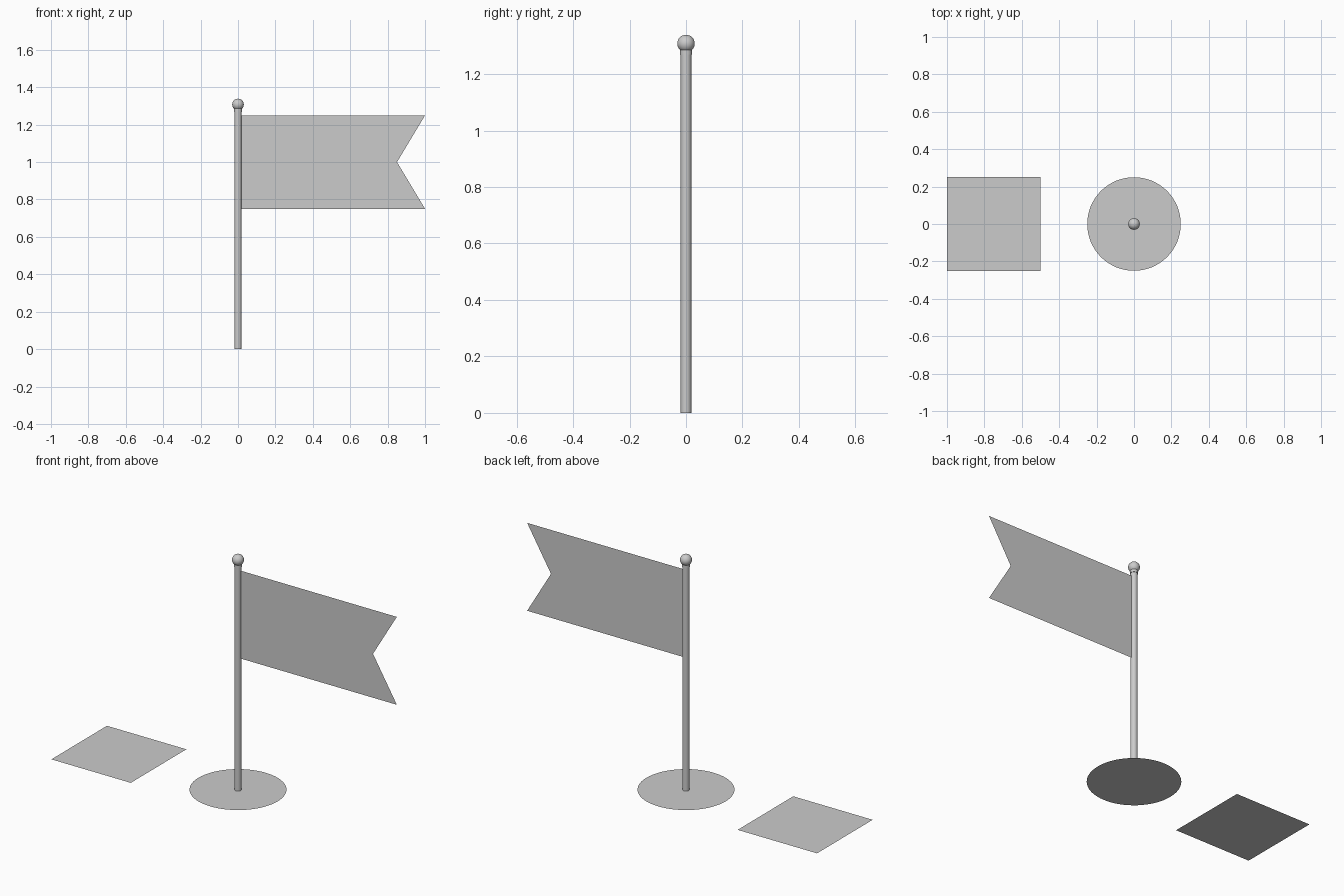
import bpy, bmesh, math

if "Cube" in bpy.data.objects:
    bpy.data.objects.remove(bpy.data.objects["Cube"])


def flat_panel(name, points):
    """Single-face sheet from an outline."""
    mesh = bpy.data.meshes.new(name)
    bm = bmesh.new()
    bm.faces.new([bm.verts.new(p) for p in points])
    bm.to_mesh(mesh)
    bm.free()
    obj = bpy.data.objects.new(name, mesh)
    bpy.context.collection.objects.link(obj)
    return obj


def smooth(name):
    obj = bpy.context.object
    obj.name = name
    bpy.ops.object.shade_smooth_by_angle(angle=math.radians(40))
    return obj


def rod(name, radius, z0, z1):
    bpy.ops.mesh.primitive_cylinder_add(vertices=32, radius=radius, depth=z1 - z0,
                                        location=(0, 0, (z0 + z1) / 2))
    return smooth(name)


# Ground sheets: round base and separate square pad
bpy.ops.mesh.primitive_circle_add(vertices=64, radius=0.25, fill_type='NGON')
bpy.context.object.name = "round_base"
flat_panel("square_pad", [(-1, -0.25, 0), (-0.5, -0.25, 0),
                          (-0.5, 0.25, 0), (-1, 0.25, 0)])

# Pole, narrow collar and ball finial
rod("pole", 0.0187, 0, 1.27)
rod("collar", 0.021, 1.269, 1.288)
bpy.ops.mesh.primitive_uv_sphere_add(segments=32, ring_count=16, radius=0.031,
                                     location=(0, 0, 1.308))
smooth("ball_finial")

# Swallowtail flag
flat_panel("flag", [(0.018, 0, 0.75), (1, 0, 0.75), (0.85, 0, 1.0),
                    (1, 0, 1.25), (0.018, 0, 1.25)])
